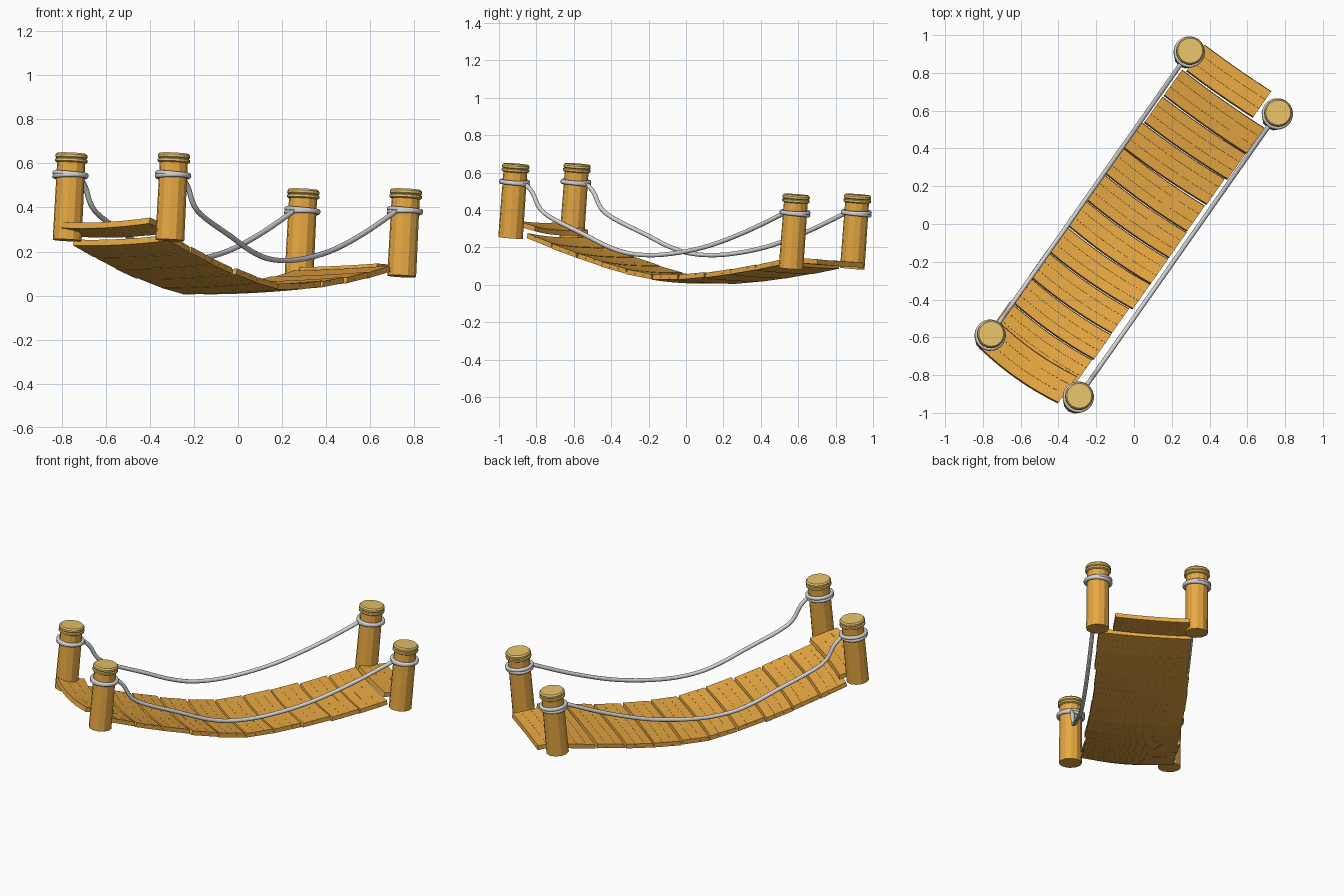
import bpy, bmesh, math, random
from mathutils import Matrix, Vector

random.seed(4)
if "Cube" in bpy.data.objects:
    bpy.data.objects.remove(bpy.data.objects["Cube"])

# Bridge frame: local x runs across, local y along, z up; turned and pitched as a whole
FRAME = (Matrix.Translation((-0.025, -0.037, 0))
         @ Matrix.Rotation(math.radians(-35.1), 4, 'Z')
         @ Matrix.Rotation(math.radians(-5.1), 4, 'X'))


def material(name, rgb):
    m = bpy.data.materials.new(name)
    m.use_nodes = True
    m.diffuse_color = (*rgb, 1)
    m.node_tree.nodes["Principled BSDF"].inputs["Base Color"].default_value = (*rgb, 1)
    return m


WOOD = material("warm_wood", (0.82, 0.40, 0.056))
CUT = material("pale_cut_wood", (0.80, 0.54, 0.145))
ROPE = material("grey_rope", (0.65, 0.65, 0.66))


def finish(bm, name, mat, smooth=False):
    bmesh.ops.recalc_face_normals(bm, faces=bm.faces[:])
    for f in bm.faces:
        f.smooth = smooth
    mesh = bpy.data.meshes.new(name)
    bm.to_mesh(mesh)
    bm.free()
    mesh.materials.append(mat)
    ob = bpy.data.objects.new(name, mesh)
    bpy.context.collection.objects.link(ob)
    ob.matrix_world = FRAME
    return ob


def loft(bm, rings):
    """Skin a list of closed rings of points and cap both ends."""
    vs = [[bm.verts.new(p) for p in ring] for ring in rings]
    n = len(vs[0])
    for a, b in zip(vs, vs[1:]):
        for i in range(n):
            j = (i + 1) % n
            bm.faces.new((a[i], a[j], b[j], b[i]))
    bm.faces.new(vs[0])
    bm.faces.new(vs[-1])


def turned(name, profile, x, y, sides, mat):
    bm = bmesh.new()
    angles = [math.tau * i / sides for i in range(sides)]
    loft(bm, [[(x + r * math.cos(a), y + r * math.sin(a), z) for a in angles]
              for r, z in profile])
    return finish(bm, name, mat)


def tube(bm, path, radius, closed=False, sides=10):
    rings = []
    n = len(path)
    for i, p in enumerate(path):
        a = path[i - 1] if (i or closed) else p
        b = path[(i + 1) % n] if (i < n - 1 or closed) else p
        t = (b - a).normalized()
        side = t.cross(Vector((0, 0, 1))).normalized()
        up = side.cross(t)
        rings.append([p + radius * (math.cos(k * math.tau / sides) * side
                                    + math.sin(k * math.tau / sides) * up)
                      for k in range(sides)])
    if closed:
        rings.append(rings[0])
    loft(bm, rings)
    if closed:
        bm.faces.ensure_lookup_table()
        bmesh.ops.delete(bm, geom=bm.faces[-2:], context='FACES_ONLY')
        bmesh.ops.remove_doubles(bm, verts=bm.verts[:], dist=1e-5)


def board(name, y0, y1, z0, z1, x0, x1, bend, skew=0.0, slats=3):
    """A board of narrow strips, bowed, rolled a little, with sloping long edges."""
    bm = bmesh.new()
    gap, slope, thick, roll = 0.0006, 0.005, 0.027, 0.04
    for k in range(slats):
        a, b = k / slats, (k + 1) / slats
        ya, yb = y0 + (y1 - y0) * a, y0 + (y1 - y0) * b - gap
        za, zb = z0 + (z1 - z0) * a, z0 + (z1 - z0) * b
        top_a = ya + (slope if k == 0 else 0)
        top_b = yb - (slope if k == slats - 1 else 0)
        rings = []
        for i in range(9):
            t = i / 8
            bow = bend * 4 * t * (1 - t)
            x = x0 + (x1 - x0) * t
            dy = skew * (t - 0.5) - bow
            dz = roll * x - 0.7 * bow
            rings.append([(x, ya + dy, za + dz), (x, yb + dy, zb + dz),
                          (x, top_b + dy, zb + dz + thick),
                          (x, top_a + dy, za + dz + thick)])
        loft(bm, rings)
    return finish(bm, name, WOOD)


# Posts, stepped caps and rope collars
HALF_W, HALF_L = 0.285, 0.92
CAP = [(0.066, 0.523), (0.074, 0.528), (0.074, 0.538), (0.068, 0.542),
       (0.073, 0.547), (0.073, 0.558), (0.066, 0.566)]
for sy, end in ((-1, "front"), (1, "back")):
    for sx, hand in ((-1, "right"), (1, "left")):
        x, y = sx * HALF_W, sy * HALF_L
        tag = f"{end}_{hand}"
        turned(f"{tag}_post", [(0.066, 0.170), (0.064, 0.525)], x, y, 12, WOOD)
        turned(f"{tag}_post_cap", CAP, x, y, 20, CUT)
        bm = bmesh.new()
        for lift, tilt in ((0.462, 0.06), (0.472, -0.05)):
            loop = [Vector((x + 0.072 * math.cos(a), y + 0.072 * math.sin(a),
                            lift + 0.072 * tilt * math.cos(a)))
                    for a in (math.tau * i / 24 for i in range(24))]
            tube(bm, loop, 0.011, closed=True)
        finish(bm, f"{tag}_rope_collar", ROPE, True)

# Hanging deck: wide boards of three strips following the sag
COUNT, START = 10, 0.85


def sag(y):
    return 0.018 + (0.188 if y < 0 else 0.195) * abs(y) ** 1.45


step = 2 * START / COUNT
for i in range(COUNT):
    y0 = -START + i * step
    y1 = y0 + step
    shift = random.uniform(-0.008, 0.008) - 0.015 + 0.02 * y0
    board(f"deck_board_{i + 1}", y0, y1 - 0.002, sag(y0) - 0.001, sag(y1) + 0.001,
          -0.266 + shift, 0.268 + shift, 0.015 - 0.001 * i, random.uniform(-0.006, 0.006))

# Landings between each pair of posts
board("front_landing", -0.99, -0.81, 0.232, 0.206, -0.28, 0.215, 0.018)
board("back_landing", 0.852, 1.025, 0.188, 0.194, -0.24, 0.19, 0.004)

# Hand ropes
PATH = [(-0.855, 0.468), (-0.8, 0.425), (-0.71, 0.32), (-0.44, 0.23), (-0.27, 0.177),
        (-0.12, 0.155), (0.08, 0.169), (0.34, 0.231), (0.6, 0.335), (0.86, 0.466)]


def smooth_path(points, x, cuts=5):
    pts = [Vector((x, y, z)) for y, z in points]
    pts = [pts[0]] + pts + [pts[-1]]
    out = []
    for a, b, c, d in zip(pts, pts[1:], pts[2:], pts[3:]):
        for k in range(cuts):
            t = k / cuts
            out.append(0.5 * (2 * b + (c - a) * t + (2 * a - 5 * b + 4 * c - d) * t * t
                              + (3 * b - a - 3 * c + d) * t ** 3))
    return out + [pts[-1]]


for sx, hand in ((-1, "right"), (1, "left")):
    bm = bmesh.new()
    tube(bm, smooth_path(PATH, sx * HALF_W), 0.012)
    finish(bm, f"{hand}_hand_rope", ROPE, True)
